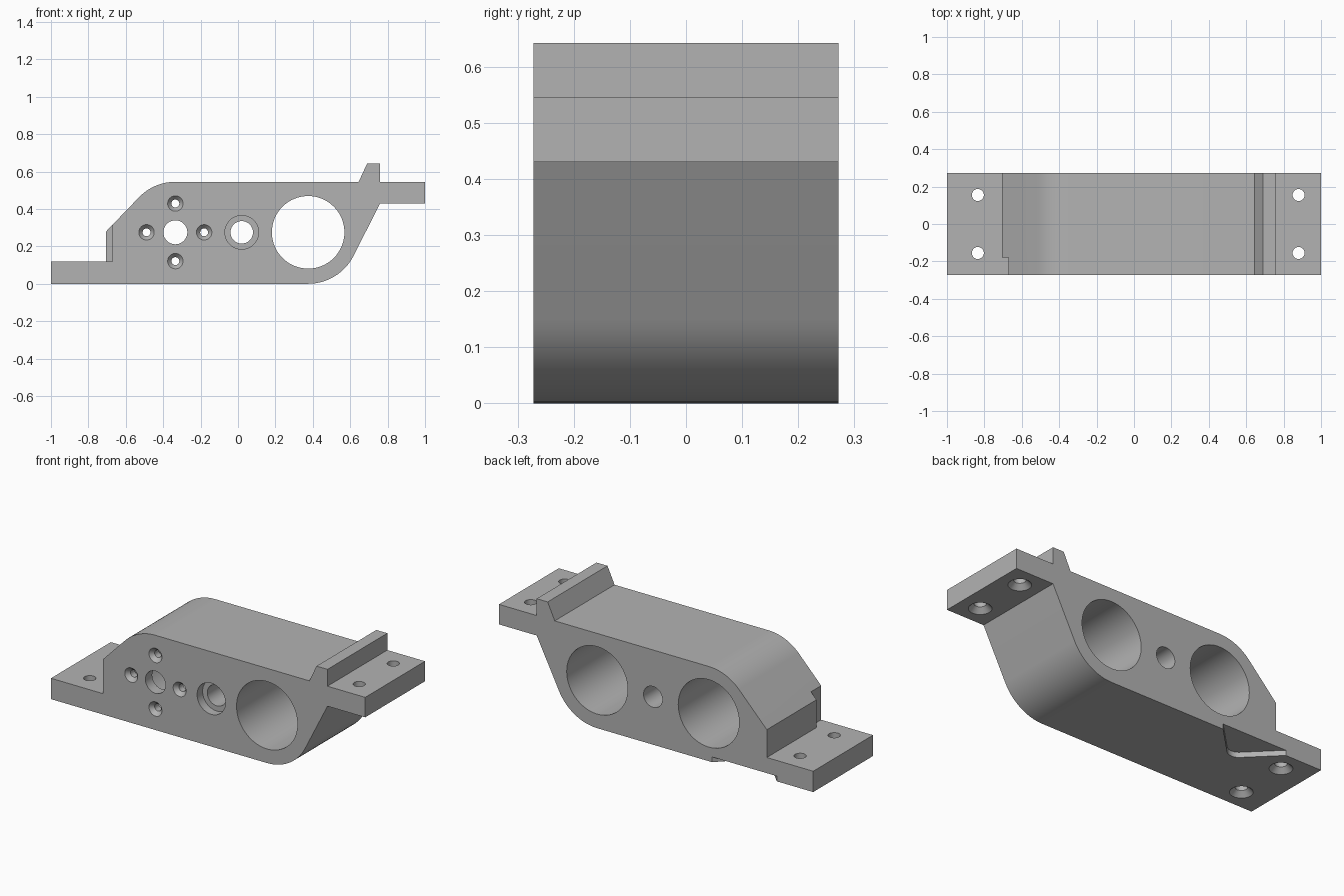
import bpy, bmesh, math
from mathutils import Matrix, Vector

cube = bpy.data.objects.get("Cube")
if cube:
    bpy.data.objects.remove(cube, do_unlink=True)

HALF = 0.272      # half of the block's depth
MID = 0.275       # height of the bore axes
FRONT, BACK = -HALF, HALF

grey = bpy.data.materials.new("plain grey")
grey.use_nodes = True
colour = (0.45, 0.45, 0.45, 1)
grey.diffuse_color = colour
grey.node_tree.nodes["Principled BSDF"].inputs["Base Color"].default_value = colour


def arc(cx, cy, r, start, end, steps=16):
    angles = [math.radians(start + (end - start) * i / steps) for i in range(steps + 1)]
    return [(cx + r * math.cos(a), cy + r * math.sin(a)) for a in angles]


def finish(name, bm):
    bmesh.ops.recalc_face_normals(bm, faces=bm.faces)
    mesh = bpy.data.meshes.new(name)
    bm.to_mesh(mesh)
    bm.free()
    mesh.materials.append(grey)
    obj = bpy.data.objects.new(name, mesh)
    bpy.context.collection.objects.link(obj)
    return obj


def prism(name, points, place, direction):
    """Extrude a 2D outline; place turns a 2D point into a 3D one."""
    bm = bmesh.new()
    face = bm.faces.new([bm.verts.new(place(a, b)) for a, b in points])
    out = bmesh.ops.extrude_face_region(bm, geom=[face])
    moved = [v for v in out["geom"] if isinstance(v, bmesh.types.BMVert)]
    bmesh.ops.translate(bm, verts=moved, vec=direction)
    return finish(name, bm)


def cut(name, start, end, r1, r2=None):
    """Subtract a cylinder or cone running from start to end."""
    start, end = Vector(start), Vector(end)
    axis = end - start
    turn = axis.to_track_quat("Z", "Y").to_matrix().to_4x4()
    bm = bmesh.new()
    bmesh.ops.create_cone(bm, cap_ends=True, segments=64, radius1=r1,
                          radius2=r1 if r2 is None else r2, depth=axis.length,
                          matrix=Matrix.Translation((start + end) / 2) @ turn)
    subtract(finish(name, bm))


def subtract(cutter):
    cutter.hide_render = True
    mod = block.modifiers.new(cutter.name, "BOOLEAN")
    mod.operation, mod.solver, mod.object = "DIFFERENCE", "EXACT", cutter
    bpy.context.view_layer.update()
    graph = bpy.context.evaluated_depsgraph_get()
    result = bpy.data.meshes.new_from_object(block.evaluated_get(graph))
    block.modifiers.clear()
    block.data = result
    bpy.data.objects.remove(cutter, do_unlink=True)


# Block: side profile with two mounting flanges and a top rib
profile = [(-1, 0)]
profile += arc(0.375, 0.272, 0.272, -90, -26.6)
profile += [(0.76, 0.43), (1, 0.43), (1, 0.545), (0.76, 0.545),
            (0.76, 0.642), (0.69, 0.642), (0.645, 0.545)]
profile += arc(-0.335, MID, 0.27, 90, 135)
profile += [(-0.705, 0.28), (-0.705, 0.12), (-1, 0.12)]
block = prism("bearing_block", profile, lambda x, z: (x, FRONT, z), (0, 2 * HALF, 0))

# Step at the front corner of the sloped end
step = [(-0.8, 0.12), (-0.67, 0.12), (-0.67, 0.4), (-0.8, 0.4)]
subtract(prism("corner_step", step, lambda x, z: (x, FRONT - 0.1, z), (0, 0.193, 0)))

# Rounded V-shaped relief under the back edge
tip = arc(-0.563, 0.151, 0.06, 225, 315, 10)
relief = [(-0.869, 0.372)] + tip + [(-0.257, 0.372)]
subtract(prism("underside_relief", relief, lambda x, y: (x, y, -0.05), (0, 0, 0.08)))

# Large through bore, and the blind bore opened from the back
cut("large_bore", (0.375, FRONT - 0.1, MID), (0.375, BACK + 0.1, MID), 0.194)
cut("blind_bore", (-0.335, -0.21, MID), (-0.335, BACK + 0.1, MID), 0.194)
cut("shaft_hole", (-0.335, FRONT - 0.1, MID), (-0.335, 0, MID), 0.064)

# Middle hole with a front counterbore
cut("middle_hole", (0.02, FRONT - 0.1, MID), (0.02, BACK + 0.1, MID), 0.06)
cut("counterbore", (0.02, FRONT - 0.1, MID), (0.02, FRONT + 0.05, MID), 0.09)

# Four countersunk screw holes around the shaft hole
for i in range(4):
    x = -0.335 + 0.154 * math.cos(i * math.pi / 2)
    z = MID + 0.154 * math.sin(i * math.pi / 2)
    cut("screw_hole", (x, FRONT - 0.1, z), (x, -0.15, z), 0.021)
    cut("screw_sink", (x, FRONT - 0.01, z), (x, FRONT + 0.024, z), 0.05, 0.02)

# Flange bolt holes, countersunk from below
for x, base in ((-0.835, 0), (0.88, 0.43)):
    for y in (-0.155, 0.155):
        cut("bolt_hole", (x, y, base - 0.1), (x, y, base + 0.2), 0.032)
        cut("bolt_sink", (x, y, base - 0.01), (x, y, base + 0.03), 0.07, 0.03)

bpy.ops.object.select_all(action="DESELECT")
block.select_set(True)
bpy.context.view_layer.objects.active = block
bpy.ops.object.shade_smooth_by_angle(angle=math.radians(25))
